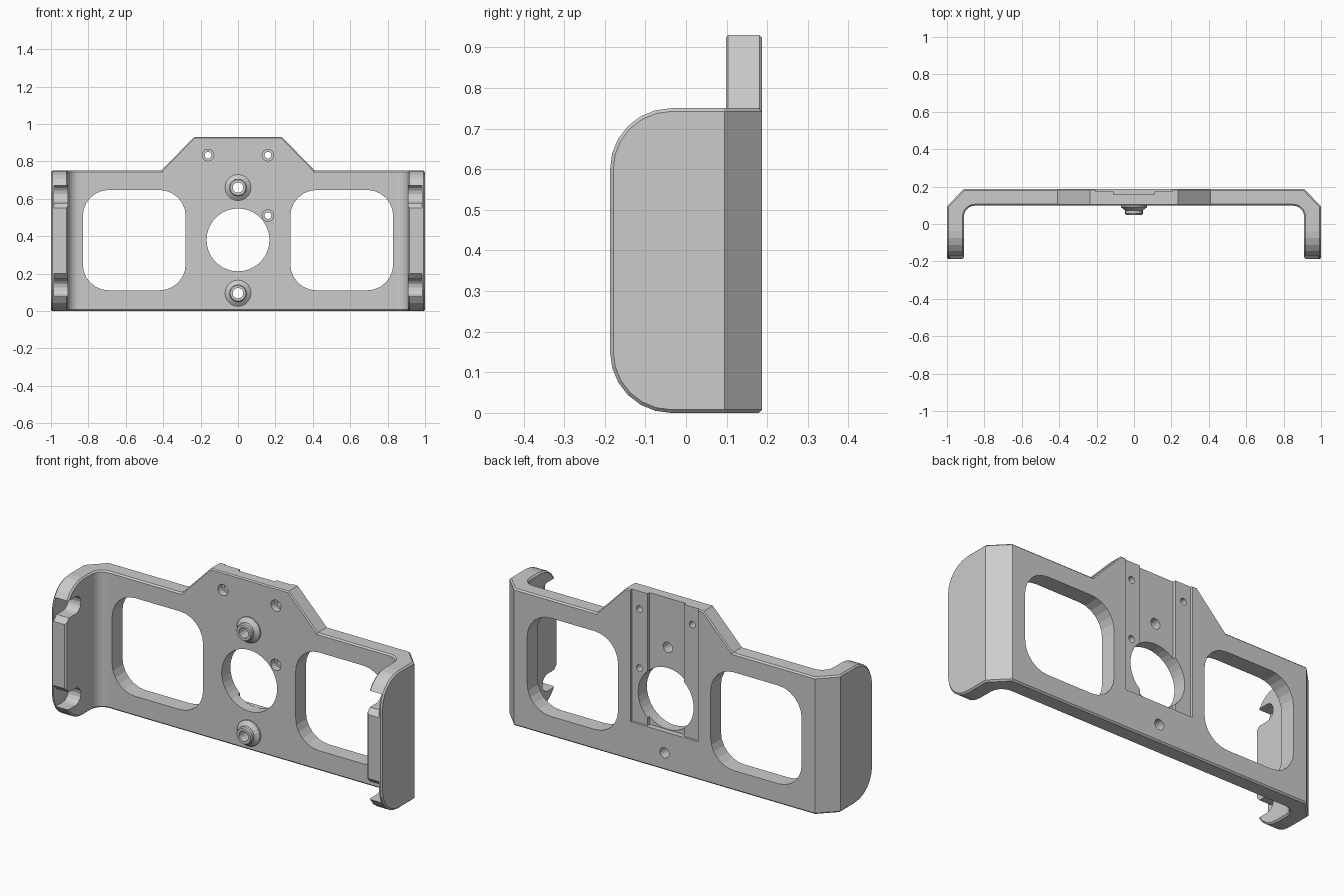
import bpy, bmesh
from math import sin, cos, pi, radians

if "Cube" in bpy.data.objects:
    bpy.data.objects.remove(bpy.data.objects["Cube"])


def make(name, bm):
    bmesh.ops.recalc_face_normals(bm, faces=bm.faces)
    me = bpy.data.meshes.new(name)
    bm.to_mesh(me)
    bm.free()
    ob = bpy.data.objects.new(name, me)
    bpy.context.collection.objects.link(ob)
    return ob


def prism(name, pts, axis, a, b):
    """Extrude a 2D outline along one axis from a to b."""
    place = {'x': lambda p, d: (d, p[0], p[1]),
             'y': lambda p, d: (p[0], d, p[1]),
             'z': lambda p, d: (p[0], p[1], d)}[axis]
    bm = bmesh.new()
    lo = [bm.verts.new(place(p, a)) for p in pts]
    hi = [bm.verts.new(place(p, b)) for p in pts]
    bm.faces.new(lo)
    bm.faces.new(hi)
    n = len(pts)
    for i in range(n):
        j = (i + 1) % n
        bm.faces.new((lo[i], lo[j], hi[j], hi[i]))
    return make(name, bm)


def arc(cx, cy, r, a0, a1, n):
    return [(cx + r * cos(radians(a0 + (a1 - a0) * i / n)),
             cy + r * sin(radians(a0 + (a1 - a0) * i / n))) for i in range(n + 1)]


def circle(cx, cy, r, n):
    return arc(cx, cy, r, 0, 360, n)[:-1]


def rounded(x0, x1, z0, z1, r, n):
    return (arc(x1 - r, z1 - r, r, 0, 90, n) + arc(x0 + r, z1 - r, r, 90, 180, n)
            + arc(x0 + r, z0 + r, r, 180, 270, n) + arc(x1 - r, z0 + r, r, 270, 360, n))


def apply(ob, mod):
    bpy.context.view_layer.objects.active = ob
    bpy.ops.object.modifier_apply(modifier=mod.name)


def boolean(ob, tool, op='DIFFERENCE'):
    tool.hide_render = True
    m = ob.modifiers.new("bool", 'BOOLEAN')
    m.operation, m.solver, m.object = op, 'EXACT', tool
    apply(ob, m)
    bpy.data.objects.remove(tool)


def chamfer(ob, width):
    m = ob.modifiers.new("chamfer", 'BEVEL')
    m.width, m.segments = width, 1
    m.limit_method, m.angle_limit = 'ANGLE', radians(50)
    apply(ob, m)


FRONT, BACK, END, TOP = 0.098, 0.187, -0.187, 0.75

# U-shaped frame: plan outline with chamfered outer and filleted inner corners
half = [(0.91, BACK), (1.0, 0.095), (1.0, -0.3), (0.91, -0.3)]
half += arc(0.85, FRONT - 0.06, 0.06, 0, 90, 5)
plan = half + [(-x, y) for x, y in reversed(half)]
frame = prism("frame", plan, 'z', -0.1, 0.9)

# Rounded side profile of the arms
side = ([(0.3, 0.0), (0.3, TOP)] + arc(END + 0.15, TOP - 0.15, 0.15, 90, 180, 6)
        + arc(END + 0.15, 0.15, 0.15, 180, 270, 6))
boolean(frame, prism("side_profile", side, 'x', -1.2, 1.2), 'INTERSECT')
chamfer(frame, 0.008)

# Raised tab on the top edge
tab = prism("tab", [(-0.41, 0.68), (0.41, 0.68), (0.41, TOP), (0.235, 0.93),
                    (-0.235, 0.93), (-0.41, TOP)], 'y', FRONT, BACK)
chamfer(tab, 0.006)
boolean(frame, tab, 'UNION')

# Locating bosses on the front face
for z in (0.66, 0.095):
    bm = bmesh.new()
    rings = []
    for r, y in ((0.07, 0.12), (0.07, 0.09), (0.047, 0.073), (0.047, 0.055), (0.042, 0.048)):
        rings.append([bm.verts.new((x, y, zz)) for x, zz in circle(0, z, r, 20)])
    for p, q in zip(rings, rings[1:]):
        for i in range(20):
            j = (i + 1) % 20
            bm.faces.new((p[i], p[j], q[j], q[i]))
    bm.faces.new(rings[0])
    bm.faces.new(rings[-1])
    boolean(frame, make("boss", bm), 'UNION')

# Stepped mounting channel in the back face
step = [(-0.205, 0.3), (-0.205, 0.174), (-0.11, 0.174), (-0.11, 0.158),
        (0.11, 0.158), (0.11, 0.174), (0.205, 0.174), (0.205, 0.3)]
boolean(frame, prism("channel_cut", step, 'z', 0.21, 1.1))

# Side windows
for s in (-1, 1):
    outline = [(s * x, z) for x, z in rounded(0.28, 0.83, 0.11, 0.647, 0.14, 6)]
    boolean(frame, prism("window_cut", outline, 'y', 0, 0.4))

# Centre opening and boss bores
for z, r, n in ((0.38, 0.168, 36), (0.66, 0.028, 20), (0.095, 0.028, 20)):
    boolean(frame, prism("bore_cut", circle(0, z, r, n), 'y', -0.1, 0.4))

# Counterbored screw holes
for x, z in ((-0.16, 0.833), (0.16, 0.833), (0.16, 0.51)):
    boolean(frame, prism("screw_cut", circle(x, z, 0.018, 16), 'y', 0, 0.4))
    boolean(frame, prism("screw_head_cut", circle(x, z, 0.031, 16), 'y', 0, 0.135))

# Clip notches inside each arm end, leaving a thin outer skin
notch = ([(-0.3, 0.175), (-0.187, 0.175), (-0.16, 0.203)]
         + arc(-0.105, 0.25, 0.047, -90, 90, 8) + [(-0.3, 0.297)])
for s in (-1, 1):
    for t in (-1, 1):
        outline = [(y, TOP / 2 + t * d) for y, d in notch]
        boolean(frame, prism("notch_cut", outline, 'x', s * 0.8, s * 0.985))
